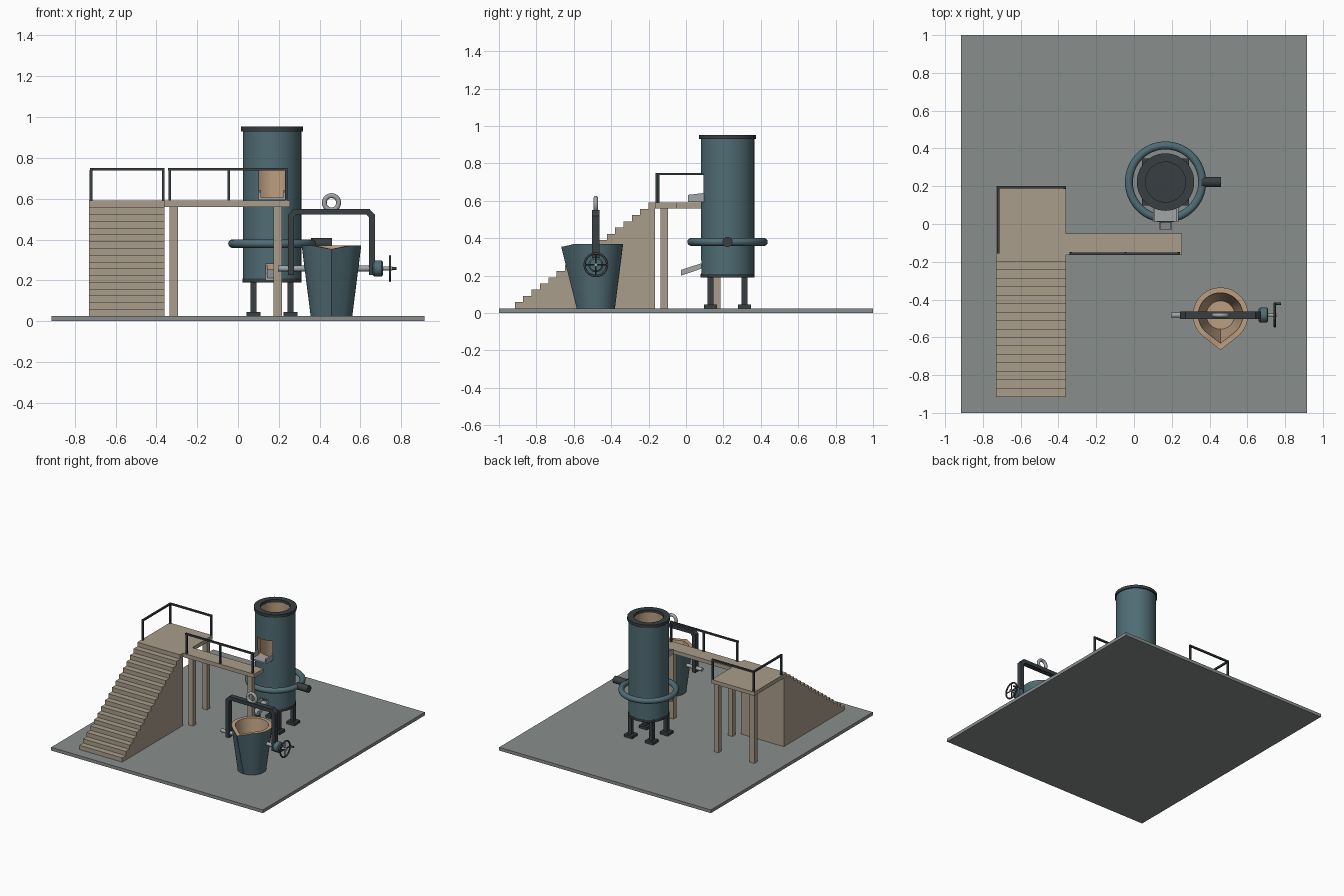
import bpy, bmesh
from math import pi, sin, cos, radians
from mathutils import Vector, Matrix

if "Cube" in bpy.data.objects:
    bpy.data.objects.remove(bpy.data.objects["Cube"])


def mat(name, c):
    m = bpy.data.materials.new(name)
    m.diffuse_color = (*c, 1)
    m.use_nodes = True
    m.node_tree.nodes["Principled BSDF"].inputs["Base Color"].default_value = m.diffuse_color
    return m


STEEL = mat("teal_steel", (0.08, 0.15, 0.175))
DARK = mat("dark_iron", (0.04, 0.05, 0.055))
WOOD = mat("timber", (0.40, 0.34, 0.26))
CLAY = mat("refractory", (0.50, 0.34, 0.22))
FLOOR = mat("floor_grey", (0.25, 0.27, 0.265))
PALE = mat("pale_metal", (0.36, 0.38, 0.39))


def finish(name, bm, mats, smooth=False):
    bmesh.ops.recalc_face_normals(bm, faces=bm.faces)
    me = bpy.data.meshes.new(name)
    bm.to_mesh(me)
    bm.free()
    ob = bpy.data.objects.new(name, me)
    bpy.context.collection.objects.link(ob)
    for m in mats:
        me.materials.append(m)
    if smooth:
        bpy.ops.object.select_all(action='DESELECT')
        ob.select_set(True)
        bpy.context.view_layer.objects.active = ob
        bpy.ops.object.shade_smooth_by_angle(angle=radians(35))
    return ob


def box(name, x0, x1, y0, y1, z0, z1, m):
    bm = bmesh.new()
    bmesh.ops.create_cube(bm, size=1, matrix=Matrix.Translation(((x0 + x1) / 2, (y0 + y1) / 2, (z0 + z1) / 2))
                          @ Matrix.Diagonal((x1 - x0, y1 - y0, z1 - z0, 1)))
    return finish(name, bm, [m])


def rod(name, a, b, r, m, n=24):
    a, b = Vector(a), Vector(b)
    bm = bmesh.new()
    rot = (b - a).to_track_quat('Z', 'Y').to_matrix().to_4x4()
    bmesh.ops.create_cone(bm, cap_ends=True, segments=n, radius1=r, radius2=r, depth=(b - a).length,
                          matrix=Matrix.Translation((a + b) / 2) @ rot)
    return finish(name, bm, [m], True)


def extrude_profile(name, pts, axis, d0, d1, m):
    """Closed 2D outline extruded along x (points are y,z) or y (points are x,z)."""
    bm = bmesh.new()
    put = (lambda p, d: (d, p[0], p[1])) if axis == 'x' else (lambda p, d: (p[0], d, p[1]))
    f = bm.faces.new([bm.verts.new(put(p, d0)) for p in pts])
    g = bmesh.ops.extrude_face_region(bm, geom=[f])['geom']
    shift = (d1 - d0, 0, 0) if axis == 'x' else (0, d1 - d0, 0)
    bmesh.ops.translate(bm, vec=shift, verts=[v for v in g if isinstance(v, bmesh.types.BMVert)])
    return finish(name, bm, [m])


def loft(name, rings, mats, idx, closed):
    """Skin rings of points; idx gives the material slot of each band."""
    bm = bmesh.new()
    vs = [[bm.verts.new(p) for p in ring] for ring in rings]
    n, k = len(vs[0]), len(vs)
    for i in range(k if closed else k - 1):
        a, b = vs[i], vs[(i + 1) % k]
        for j in range(n):
            f = bm.faces.new((a[j], a[(j + 1) % n], b[(j + 1) % n], b[j]))
            f.material_index = idx[i]
    if not closed:
        bm.faces.new(vs[0]).material_index = idx[0]
        bm.faces.new(vs[-1]).material_index = idx[-1]
    return finish(name, bm, mats, True)


def circle(c, r, z, n=48):
    return [(c[0] + r * cos(2 * pi * i / n), c[1] + r * sin(2 * pi * i / n), z) for i in range(n)]


def torus(name, loc, R, r, m, rot=(0, 0, 0), n=48):
    bpy.ops.mesh.primitive_torus_add(location=loc, rotation=rot, major_radius=R, minor_radius=r,
                                     major_segments=n, minor_segments=14)
    ob = bpy.context.object
    ob.name = name
    ob.data.materials.append(m)
    bpy.ops.object.shade_smooth_by_angle(angle=radians(35))


box("ground_slab", -0.915, 0.915, -1, 1, 0, 0.025, FLOOR)

# Furnace: lined shell with cut openings, rim, base plate
C = (0.167, 0.222)
shell = loft("furnace_shell", [circle(C, r, z) for r, z in
             ((0.143, 0.2), (0.143, 0.932), (0.106, 0.932), (0.106, 0.2))], [STEEL, CLAY], [0, 1, 1, 0], True)
for nm, hw, z0, z1 in (("door_cutter", 0.064, 0.606, 0.742), ("tap_cutter", 0.033, 0.215, 0.28)):
    cut = box(nm, C[0] - hw, C[0] + hw, 0, C[1] - 0.03, z0, z1, STEEL)
    cut.data.materials.append(CLAY)
    for p in cut.data.polygons:
        p.material_index = 1
    cut.hide_render = True
    cut.hide_set(True)
    b = shell.modifiers.new(nm, 'BOOLEAN')
    b.operation, b.object, b.solver = 'DIFFERENCE', cut, 'EXACT'
loft("furnace_rim", [circle(C, r, z) for r, z in
     ((0.152, 0.93), (0.152, 0.953), (0.106, 0.953), (0.106, 0.93))], [DARK], [0] * 4, True)
rod("furnace_base_plate", (*C, 0.19), (*C, 0.208), 0.145, DARK, 48)
for sx in (-1, 1):
    for sy in (-1, 1):
        x, y = C[0] + sx * 0.091, C[1] + sy * 0.091
        box("furnace_leg", x - 0.015, x + 0.015, y - 0.015, y + 0.015, 0.04, 0.195, DARK)
        box("furnace_foot", x - 0.034, x + 0.034, y - 0.034, y + 0.034, 0.025, 0.046, DARK)

# Wind ring and blast pipe
torus("wind_ring", (*C, 0.38), 0.194, 0.021, STEEL, n=64)
rod("blast_pipe", (C[0] + 0.19, C[1], 0.38), (0.46, C[1], 0.38), 0.027, DARK)

# Charging chute and tap spout
box("chute_floor", 0.1, 0.235, 0.012, 0.1, 0.594, 0.606, PALE)
for x in (0.1, 0.223):
    extrude_profile("chute_side", [(0.012, 0.595), (0.1, 0.595), (0.1, 0.642), (0.012, 0.632)],
                    'x', x, x + 0.012, PALE)
extrude_profile("tap_spout_floor", [(-0.028, 0.2), (0.1, 0.243), (0.1, 0.255), (-0.028, 0.212)],
                'x', 0.134, 0.2, PALE)
for x in (0.134, 0.19):
    extrude_profile("tap_spout_side", [(-0.028, 0.2), (0.1, 0.243), (0.1, 0.272), (-0.028, 0.23)],
                    'x', x, x + 0.01, PALE)

# Stairs
N, y0, run, rise = 17, -0.915, 0.715 / 16, 0.565 / 17
steps = [(y0, 0.025)]
for i in range(N):
    z = 0.025 + (i + 1) * rise
    steps += [(y0 + i * run, z), (y0 + (i + 1) * run if i < N - 1 else -0.165, z)]
steps += [(-0.165, 0.025)]
extrude_profile("stairs", steps, 'x', -0.73, -0.36, WOOD)

# Landing, walkway and posts
box("landing", -0.73, -0.36, -0.165, 0.2, 0.56, 0.59, WOOD)
box("walkway", -0.36, 0.255, -0.165, -0.05, 0.56, 0.59, WOOD)
for x, y in ((-0.7, 0.165), (-0.39, 0.165), (-0.315, -0.115), (0.195, -0.115)):
    box("support_post", x - 0.02, x + 0.02, y - 0.02, y + 0.02, 0.025, 0.56, WOOD)

# Railings
T = 0.0065
for x, y in ((-0.72, 0.193), (-0.367, 0.193), (-0.72, -0.148), (-0.335, -0.156), (-0.045, -0.156), (0.236, -0.156)):
    box("rail_post", x - T, x + T, y - T, y + T, 0.59, 0.74, DARK)
for a, b, c, d in ((-0.726, -0.36, 0.187, 0.2), (-0.726, -0.713, -0.155, 0.2), (-0.342, 0.243, -0.163, -0.15)):
    box("rail_bar", a, b, c, d, 0.737, 0.75, DARK)

# Ladle with pointed pouring lip
L = (0.458, -0.482)


def lip_ring(r, z, amount, dip=0, n=64):
    pts = []
    for i in range(n):
        a = 2 * pi * i / n
        d = abs((a - 1.5 * pi + pi) % (2 * pi) - pi)
        w = radians(38)
        k = 1 / cos(w - d) if d < w else 1
        drop = dip * max(0, 1 - d / w)
        rr = r * (1 + (k - 1) * amount)
        pts.append((L[0] + rr * cos(a), L[1] + rr * sin(a), z - drop))
    return pts


loft("ladle", [lip_ring(0.102, 0.025, 0), lip_ring(0.146, 0.37, 1, 0.016), lip_ring(0.118, 0.37, 1, 0.016),
               lip_ring(0.075, 0.06, 0)], [STEEL, CLAY], [0, 1, 1], False)

# Bail, lifting eye and trunnions
outer = [(0.244, 0.225), (0.244, 0.52), (0.272, 0.55), (0.644, 0.55), (0.672, 0.52), (0.672, 0.225)]
inner = [(0.642, 0.225), (0.642, 0.508), (0.63, 0.522), (0.286, 0.522), (0.274, 0.508), (0.274, 0.225)]
extrude_profile("ladle_bail", outer + inner, 'y', -0.503, -0.463, DARK)
torus("lifting_eye", (L[0], -0.482, 0.58), 0.035, 0.012, PALE, (pi / 2, 0, 0))
Y, Z = -0.482, 0.258
rod("trunnion_left", (0.195, Y, Z), (0.34, Y, Z), 0.014, PALE)
rod("trunnion_right", (0.58, Y, Z), (0.66, Y, Z), 0.014, PALE)

# Gearbox and handwheel
loft("gearbox", [[(x, Y + r * cos(2 * pi * i / 24), Z + r * sin(2 * pi * i / 24)) for i in range(24)]
     for x, r in ((0.66, 0.032), (0.667, 0.04), (0.703, 0.04), (0.71, 0.032))], [STEEL], [0] * 3, False)
rod("wheel_shaft", (0.7, Y, Z), (0.758, Y, Z), 0.009, PALE)
torus("handwheel", (0.745, Y, Z), 0.06, 0.006, DARK, (0, pi / 2, 0))
for a in (0, pi / 2):
    v = Vector((0, cos(a), sin(a))) * 0.06
    c = Vector((0.745, Y, Z))
    rod("wheel_spoke", c - v, c + v, 0.004, DARK, 10)
rod("crank_knob", (0.74, Y + 0.06, Z), (0.777, Y + 0.06, Z), 0.007, DARK, 12)
